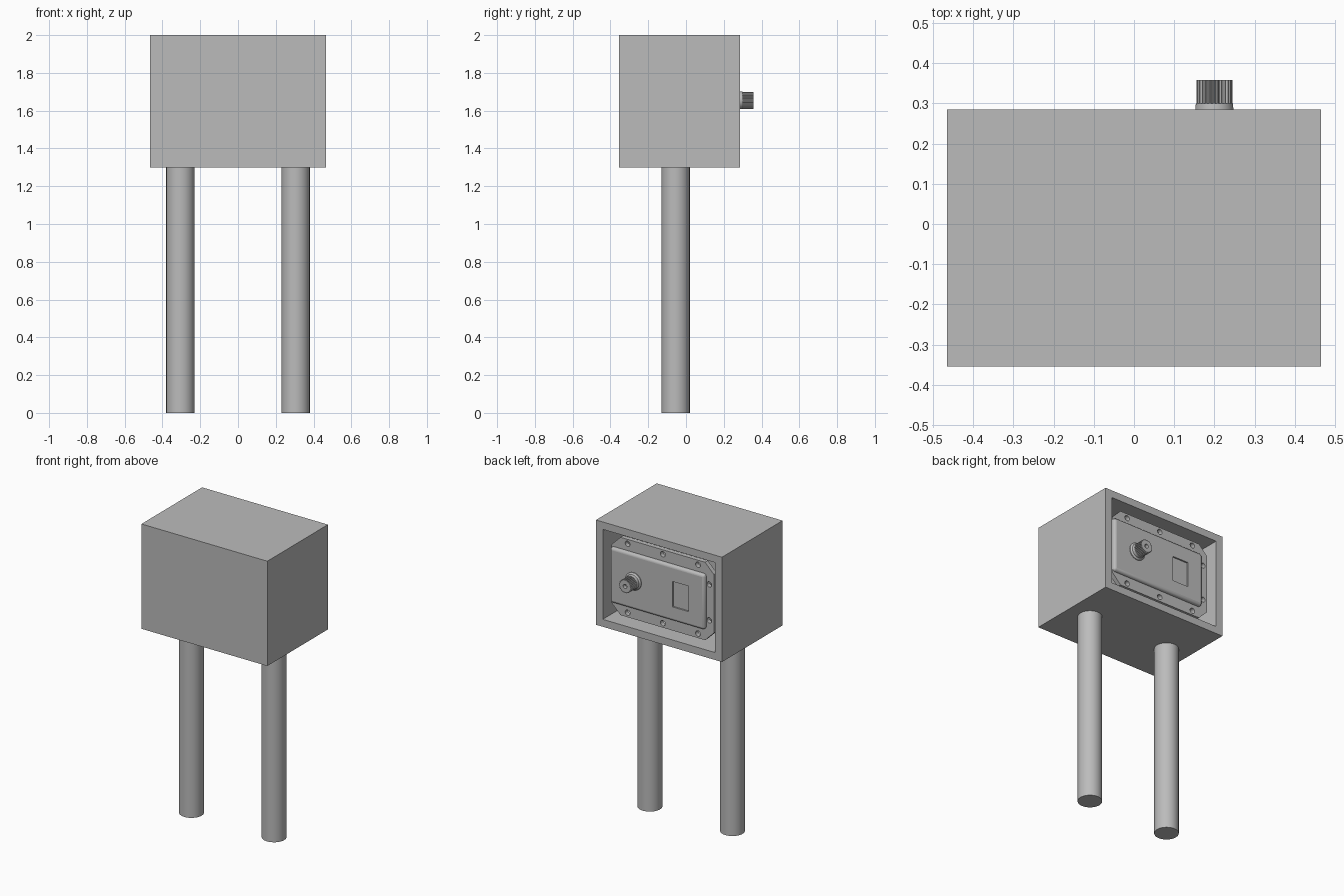
import bpy, bmesh, math
from mathutils import Matrix, Vector

cube = bpy.data.objects.get("Cube")
if cube:
    bpy.data.objects.remove(cube, do_unlink=True)

grey = bpy.data.materials.new("plain_grey")
grey.use_nodes = True
colour = (0.5, 0.5, 0.5, 1)
grey.diffuse_color = colour
grey.node_tree.nodes["Principled BSDF"].inputs["Base Color"].default_value = colour

MID_Z = 1.65  # centre height of the housing


def finish(name, bm, smooth=False):
    bmesh.ops.recalc_face_normals(bm, faces=bm.faces)
    mesh = bpy.data.meshes.new(name)
    bm.to_mesh(mesh)
    bm.free()
    mesh.materials.append(grey)
    ob = bpy.data.objects.new(name, mesh)
    bpy.context.collection.objects.link(ob)
    if smooth:
        bpy.ops.object.select_all(action='DESELECT')
        ob.select_set(True)
        bpy.context.view_layer.objects.active = ob
        bpy.ops.object.shade_smooth_by_angle(angle=math.radians(35))
    return ob


def box(name, x0, x1, y0, y1, z0, z1):
    bm = bmesh.new()
    size = Vector((x1 - x0, y1 - y0, z1 - z0))
    mid = Vector((x0 + x1, y0 + y1, z0 + z1)) / 2
    bmesh.ops.create_cube(bm, size=1, matrix=Matrix.Translation(mid) @ Matrix.Diagonal(size).to_4x4())
    return finish(name, bm)


def prism(name, outline, y0, y1):
    """Extrude an (x, z) outline along y."""
    bm = bmesh.new()
    face = bm.faces.new([bm.verts.new((x, y0, z)) for x, z in outline])
    ext = bmesh.ops.extrude_face_region(bm, geom=[face])
    verts = [g for g in ext["geom"] if isinstance(g, bmesh.types.BMVert)]
    bmesh.ops.translate(bm, verts=verts, vec=(0, y1 - y0, 0))
    return finish(name, bm)


def lathe_y(name, profile, x, z, steps=48):
    """Spin a (radius, y) profile around an axis parallel to y."""
    bm = bmesh.new()
    vs = [bm.verts.new((x + r, y, z)) for r, y in profile]
    edges = [bm.edges.new(pair) for pair in zip(vs, vs[1:])]
    bmesh.ops.spin(bm, geom=vs + edges, cent=(x, 0, z), axis=(0, 1, 0),
                   angle=math.tau, steps=steps, use_duplicate=False)
    bmesh.ops.remove_doubles(bm, verts=bm.verts, dist=1e-5)
    return finish(name, bm, True)


def cut(ob, cutter):
    mod = ob.modifiers.new("cut", 'BOOLEAN')
    mod.operation = 'DIFFERENCE'
    mod.solver = 'EXACT'
    mod.object = cutter
    cutter.hide_render = True
    cutter.hide_viewport = True
    cutter.display_type = 'WIRE'


# Housing: box hollowed from the back
bm = bmesh.new()
bmesh.ops.create_cube(bm, size=1, matrix=Matrix.Translation((0, -0.035, MID_Z))
                      @ Matrix.Diagonal((0.93, 0.64, 0.70, 1)))
back = max(bm.faces, key=lambda f: f.calc_center_median().y)
bmesh.ops.inset_region(bm, faces=[back], thickness=0.07)
ext = bmesh.ops.extrude_face_region(bm, geom=[back])
bmesh.ops.translate(bm, vec=(0, -0.5, 0),
                    verts=[g for g in ext["geom"] if isinstance(g, bmesh.types.BMVert)])
if back.is_valid:
    bmesh.ops.delete(bm, geom=[back], context='FACES_ONLY')
finish("housing", bm)

# Legs
for side, x in (("left", 0.305), ("right", -0.305)):
    bm = bmesh.new()
    bmesh.ops.create_cone(bm, cap_ends=True, segments=48, radius1=0.075, radius2=0.075,
                          depth=1.3, matrix=Matrix.Translation((x, -0.055, 0.65)))
    finish(side + "_leg", bm, True)

# Mounting plate with clipped corners and screw holes
W, H, C = 0.378, 0.26, 0.065
corners = [(W, H - C), (W - C, H), (C - W, H), (-W, H - C),
           (-W, C - H), (C - W, -H), (W - C, -H), (W, C - H)]
plate = prism("mounting_plate", [(x, MID_Z + z) for x, z in corners], 0.215, 0.245)
holes = [(x, s * 0.23) for x in (-0.26, 0, 0.26) for s in (-1, 1)]
holes += [(-0.343, s * 0.12) for s in (-1, 1)]
bm = bmesh.new()
for x, z in holes:
    bmesh.ops.create_cone(bm, cap_ends=True, segments=20, radius1=0.018, radius2=0.018, depth=0.1,
                          matrix=Matrix.Translation((x, 0.23, MID_Z + z)) @ Matrix.Rotation(math.pi / 2, 4, 'X'))
cut(plate, finish("screw_hole_cutter", bm))

# Lock body with rounded edges and a shallow rectangular recess
body = box("lock_body", -0.322, 0.378, 0.18, 0.267, MID_Z - 0.185, MID_Z + 0.185)
bev = body.modifiers.new("round", 'BEVEL')
bev.width, bev.segments = 0.018, 4
cut(body, box("recess_cutter", -0.205, -0.087, 0.257, 0.3, 1.56, 1.73))
bpy.ops.object.select_all(action='DESELECT')
body.select_set(True)
bpy.context.view_layer.objects.active = body
bpy.ops.object.shade_smooth_by_angle(angle=math.radians(35))

# Knob: flared collar, ribbed grip and a hollow centre
KX, KZ = 0.2, 1.655
lathe_y("knob_collar", [(0, 0.26), (0.058, 0.26), (0.058, 0.272), (0.048, 0.28),
                        (0.046, 0.30), (0, 0.30)], KX, KZ)
ribs = 28
outline = []
for i in range(ribs * 4):
    r = 0.045 if i % 4 < 2 else 0.040
    a = math.tau * i / (ribs * 4)
    outline.append((KX + r * math.cos(a), KZ + r * math.sin(a)))
grip = prism("knob_grip", outline, 0.295, 0.358)
cut(grip, lathe_y("knob_hole_cutter", [(0, 0.335), (0.014, 0.335), (0.014, 0.38), (0, 0.38)], KX, KZ, 24))
